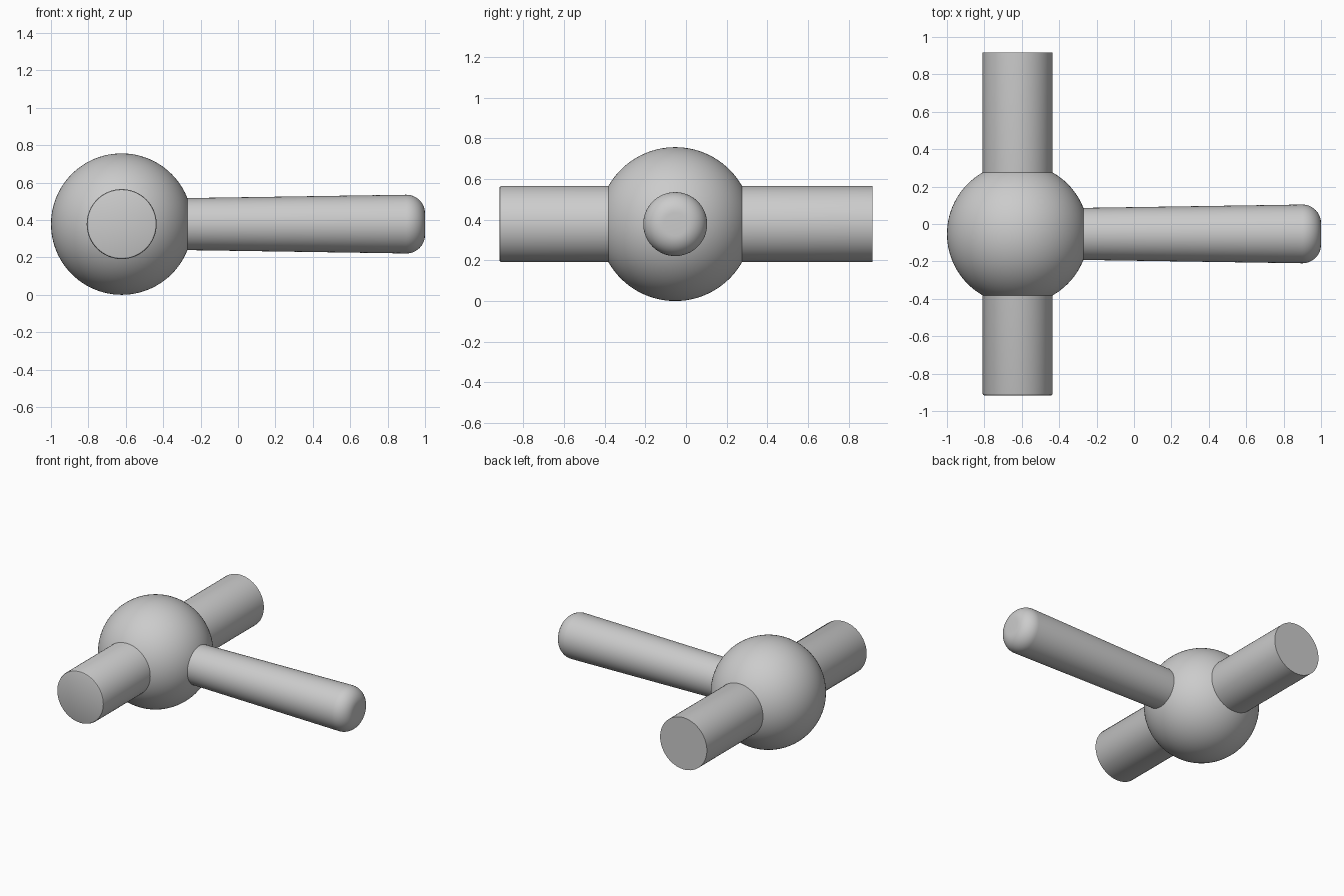
import bpy, math
from mathutils import Matrix, Vector

cube = bpy.data.objects.get("Cube")
if cube:
    bpy.data.objects.remove(cube, do_unlink=True)

CENTRE = Vector((-0.622, -0.053, 0.378))
BALL_R = 0.378

steel = bpy.data.materials.new("plain_grey")
steel.use_nodes = True
GREY = (0.6, 0.6, 0.6, 1)
steel.diffuse_color = GREY
steel.node_tree.nodes["Principled BSDF"].inputs["Base Color"].default_value = GREY


def finish(obj, name):
    obj.name = obj.data.name = name
    obj.data.materials.clear()
    obj.data.materials.append(steel)
    bpy.ops.object.select_all(action='DESELECT')
    obj.select_set(True)
    bpy.context.view_layer.objects.active = obj
    bpy.ops.object.shade_smooth_by_angle(angle=math.radians(30))


def lathe(name, profile, rotation, sides=64):
    """Revolve (radius, height) points about z, cap both ends, then turn into place."""
    verts = [(r * math.cos(2 * math.pi * i / sides), r * math.sin(2 * math.pi * i / sides), h)
             for r, h in profile for i in range(sides)]
    faces = [(k * sides + i, k * sides + (i + 1) % sides,
              (k + 1) * sides + (i + 1) % sides, (k + 1) * sides + i)
             for k in range(len(profile) - 1) for i in range(sides)]
    faces.append(tuple(reversed(range(sides))))
    faces.append(tuple(range(len(verts) - sides, len(verts))))
    mesh = bpy.data.meshes.new(name)
    mesh.from_pydata(verts, [], faces)
    mesh.transform(Matrix.Translation(CENTRE) @ rotation)
    obj = bpy.data.objects.new(name, mesh)
    bpy.context.collection.objects.link(obj)
    finish(obj, name)


# Central ball
bpy.ops.mesh.primitive_uv_sphere_add(segments=96, ring_count=48, radius=BALL_R, location=CENTRE)
finish(bpy.context.object, "ball")

# Straight shaft through the ball, front rim slightly eased
front, back, rim = -0.917 - CENTRE.y, 0.917 - CENTRE.y, 0.01
lathe("shaft", [(0.187 - rim, front), (0.187 - rim * 0.3, front + rim * 0.3),
                (0.187, front + rim), (0.187, back)],
      Matrix.Rotation(-math.pi / 2, 4, 'X'))

# Handle widening outwards, with a rounded tip
tip, tip_r, fillet = 1 - CENTRE.x, 0.157, 0.1
handle = [(0.136, 0.15)]
for i in range(13):
    a = math.pi / 2 * i / 12
    handle.append((tip_r - fillet + fillet * math.cos(a), tip - fillet + fillet * math.sin(a)))
lathe("handle", handle, Matrix.Rotation(math.pi / 2, 4, 'Y'))
